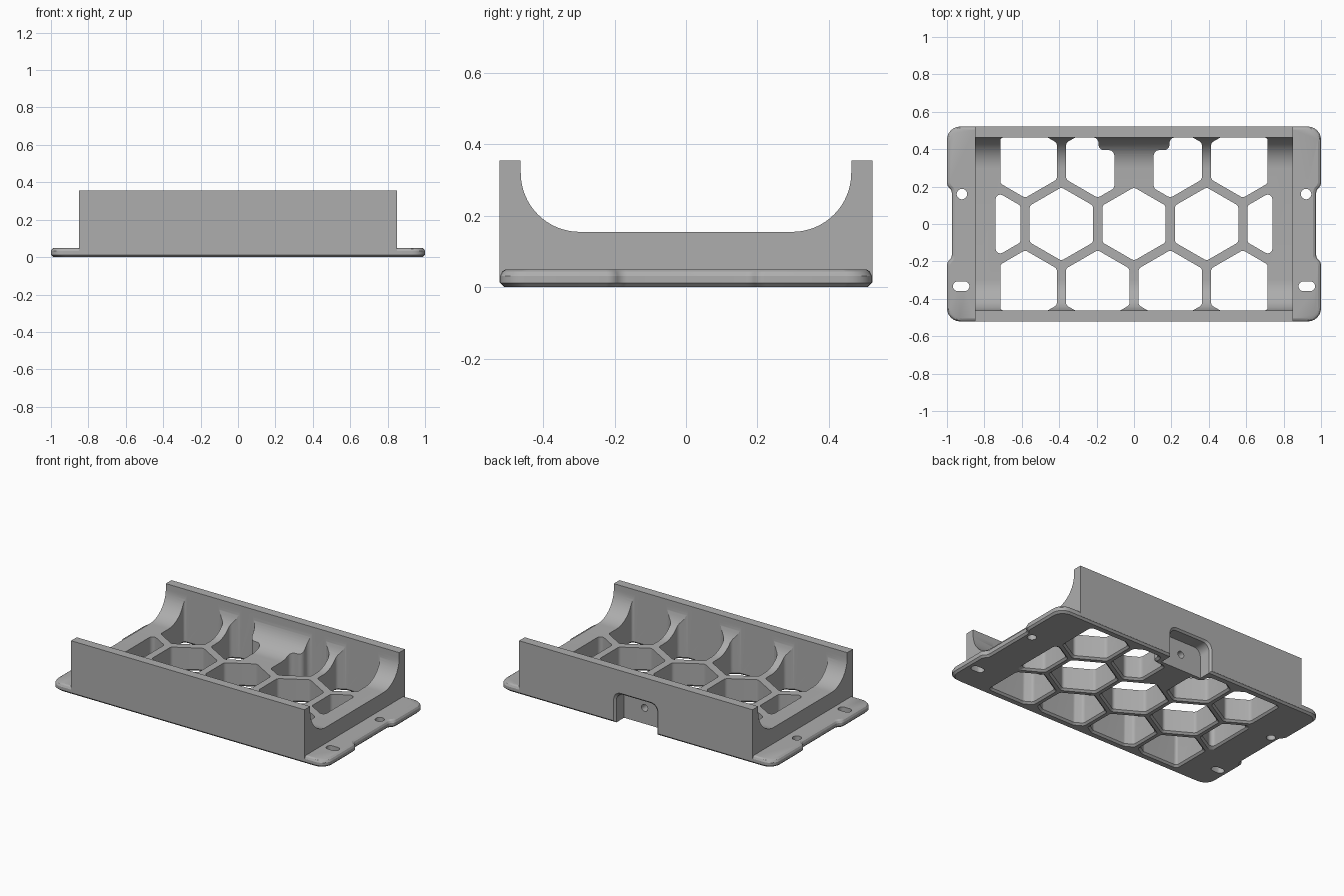
import bpy, bmesh, math
from mathutils import Vector

if "Cube" in bpy.data.objects:
    bpy.data.objects.remove(bpy.data.objects["Cube"], do_unlink=True)

grey = bpy.data.materials.new("plain grey")
grey.use_nodes = True
GREY = (0.42, 0.42, 0.42, 1)
grey.diffuse_color = GREY
grey.node_tree.nodes["Principled BSDF"].inputs["Base Color"].default_value = GREY

HALF_Y = 0.522            # half depth of the body
HEX_R = 0.196             # corner radius of a cell
HEX_W = HEX_R * math.cos(math.radians(30))
STEP = 0.388              # cell spacing
ROW = STEP * math.sin(math.radians(60))
RAIL = 0.463              # inner face of the long rails


def offset(points, d):
    """Move every edge of a counter-clockwise outline outwards."""
    out, n = [], len(points)
    for i, p in enumerate(points):
        a = (p - points[i - 1]).normalized()
        b = (points[(i + 1) % n] - p).normalized()
        na, nb = Vector((a.y, -a.x)), Vector((b.y, -b.x))
        out.append(p + (na + nb) * (d / (1 + na.dot(nb))))
    return out


def rounded(points, radius, steps=6):
    """Replace each corner of an outline with a fillet."""
    out, n = [], len(points)
    for i, p in enumerate(points):
        u, v = points[i - 1] - p, points[(i + 1) % n] - p
        half = u.angle(v) / 2
        t = min(radius / math.tan(half), 0.45 * u.length, 0.45 * v.length)
        u, v = u.normalized(), v.normalized()
        r = t * math.tan(half)
        centre = p + (u + v).normalized() * (r / math.sin(half))
        start, end = p + u * t - centre, p + v * t - centre
        turn = start.angle_signed(end)
        for k in range(steps + 1):
            a = -turn * k / steps
            c, s = math.cos(a), math.sin(a)
            out.append(centre + Vector((start.x * c - start.y * s, start.x * s + start.y * c)))
    return out


def loft(bm, points, levels, radius=0, axis="z"):
    """Stack copies of an outline; each level is (height, outward offset)."""
    points = [Vector(p) for p in points]
    rings = []
    for h, d in levels:
        ring = offset(points, d) if d else points
        if radius:
            ring = rounded(ring, radius)
        place = {"z": lambda p: (p.x, p.y, h), "y": lambda p: (p.x, h, p.y),
                 "x": lambda p: (h, p.x, p.y)}[axis]
        rings.append([bm.verts.new(place(p)) for p in ring])
    n = len(rings[0])
    for low, high in zip(rings, rings[1:]):
        for i in range(n):
            j = (i + 1) % n
            bm.faces.new((low[i], low[j], high[j], high[i]))
    bm.faces.new(rings[0][::-1])
    bm.faces.new(rings[-1])


def finish(bm, name):
    bmesh.ops.recalc_face_normals(bm, faces=bm.faces)
    mesh = bpy.data.meshes.new(name)
    bm.to_mesh(mesh)
    bm.free()
    mesh.materials.append(grey)
    ob = bpy.data.objects.new(name, mesh)
    bpy.context.collection.objects.link(ob)
    return ob


def clip(points, axis, limit, sign):
    """Keep the part of a convex outline where sign * coordinate <= limit."""
    out = []
    for i, p in enumerate(points):
        q = points[i - 1]
        dp, dq = limit - sign * p[axis], limit - sign * q[axis]
        if dp * dq < 0:
            out.append(q.lerp(p, dq / (dq - dp)))
        if dp >= 0:
            out.append(p)
    return out


def cell(cx, cy, x_limit):
    pts = [Vector((cx + HEX_R * math.cos(math.radians(30 + 60 * k)),
                   cy + HEX_R * math.sin(math.radians(30 + 60 * k)))) for k in range(6)]
    for axis, limit in ((0, x_limit), (1, RAIL)):
        for sign in (1, -1):
            pts = clip(pts, axis, limit, sign)
    return pts


def mirrored(points):
    return [Vector((-p[0], p[1])) for p in reversed(points)]


# Mounting plate with waisted ends and bevelled rims
bm = bmesh.new()
edge = HALF_Y - 0.001
side = [(1, -edge), (1, -0.205), (0.974, -0.18), (0.974, 0.18), (1, 0.205), (1, edge)]
side = [Vector(p) for p in side]
plate_outline = side + mirrored(side)
loft(bm, plate_outline, [(0, -0.012), (0.012, 0), (0.032, 0), (0.044, -0.006), (0.05, -0.016)], 0.07)
plate = finish(bm, "mounting_plate")

# Cradle body: trough profile swept along x
bm = bmesh.new()
R = 0.165
trough = []
for k in range(17):
    a = math.radians(90 * k / 16)
    trough.append(Vector((RAIL - R + R * math.cos(a), 0.32 - R * math.sin(a))))
half = [Vector((HALF_Y, 0.013)), Vector((HALF_Y, 0.355)), Vector((RAIL, 0.355))] + trough
loft(bm, half + mirrored(half), [(-0.85, 0), (0.85, 0)], axis="x")
body = finish(bm, "battery_cradle")

# Cutters: honeycomb cells with chamfered undersides
bm = bmesh.new()
through = [(-0.05, 0.012), (0, 0.012), (0.012, 0), (0.5, 0)]
for i in range(-2, 3):
    loft(bm, cell(i * STEP, 0, 0.74), through, 0.025)
for x in (-1.5, -0.5, 0.5, 1.5):
    loft(bm, cell(x * STEP, -ROW, 0.715), through, 0.025)
for x in (-1.5, 1.5):
    loft(bm, cell(x * STEP, ROW, 0.715), through, 0.025)

# Rear inner cells leave room for the screw boss and pocket wall
boss, wall = 0.105, 0.19
cx = STEP / 2
slope = math.tan(math.radians(30))
low = ROW - HEX_R
rear = [Vector(p) for p in (
    (boss, low + (cx - boss) * slope), (cx, low), (cx + HEX_W, ROW - HEX_R / 2),
    (cx + HEX_W, ROW + HEX_R / 2), (cx + (ROW + HEX_R - RAIL) / slope, RAIL),
    (wall, RAIL), (wall, 0.395), (boss, 0.395))]
for pts in (rear, mirrored(rear)):
    loft(bm, pts, through, 0.03)

# Mounting holes and slots in the plate ends
for s in (-1, 1):
    for x, y, reach, r in ((0.92, 0.16, 0, 0.028), (0.924, -0.333, 0.018, 0.026)):
        ring = []
        for k in range(24):
            a = 2 * math.pi * (k + 0.5) / 24
            shift = math.copysign(reach, math.cos(a))
            ring.append((s * x + shift + r * math.cos(a), y + r * math.sin(a)))
        loft(bm, ring, [(-0.05, 0), (0.1, 0)])

# Rear pocket with a bevelled rim
pocket = [(-0.15, -0.06), (0.15, -0.06), (0.15, 0.195), (-0.15, 0.195)]
loft(bm, pocket, [(0.43, 0), (0.51, 0), (0.523, 0.012), (0.6, 0.012)], 0.05, "y")
openings = finish(bm, "openings_cutter")

# Screw bore behind the pocket
bm = bmesh.new()
bore = [(0.023 * math.cos(math.pi * k / 8), 0.105 + 0.023 * math.sin(math.pi * k / 8)) for k in range(16)]
loft(bm, bore, [(0.26, 0), (0.45, 0)], axis="y")
screw = finish(bm, "screw_bore_cutter")

# Combine the parts
bpy.ops.object.select_all(action="DESELECT")
bpy.context.view_layer.objects.active = body
body.select_set(True)
for tool, op in ((plate, "UNION"), (openings, "DIFFERENCE"), (screw, "DIFFERENCE")):
    mod = body.modifiers.new(tool.name, "BOOLEAN")
    mod.object, mod.operation, mod.solver = tool, op, "EXACT"
    bpy.ops.object.modifier_apply(modifier=mod.name)
    bpy.data.objects.remove(tool, do_unlink=True)
bpy.ops.object.shade_smooth_by_angle(angle=math.radians(25))
